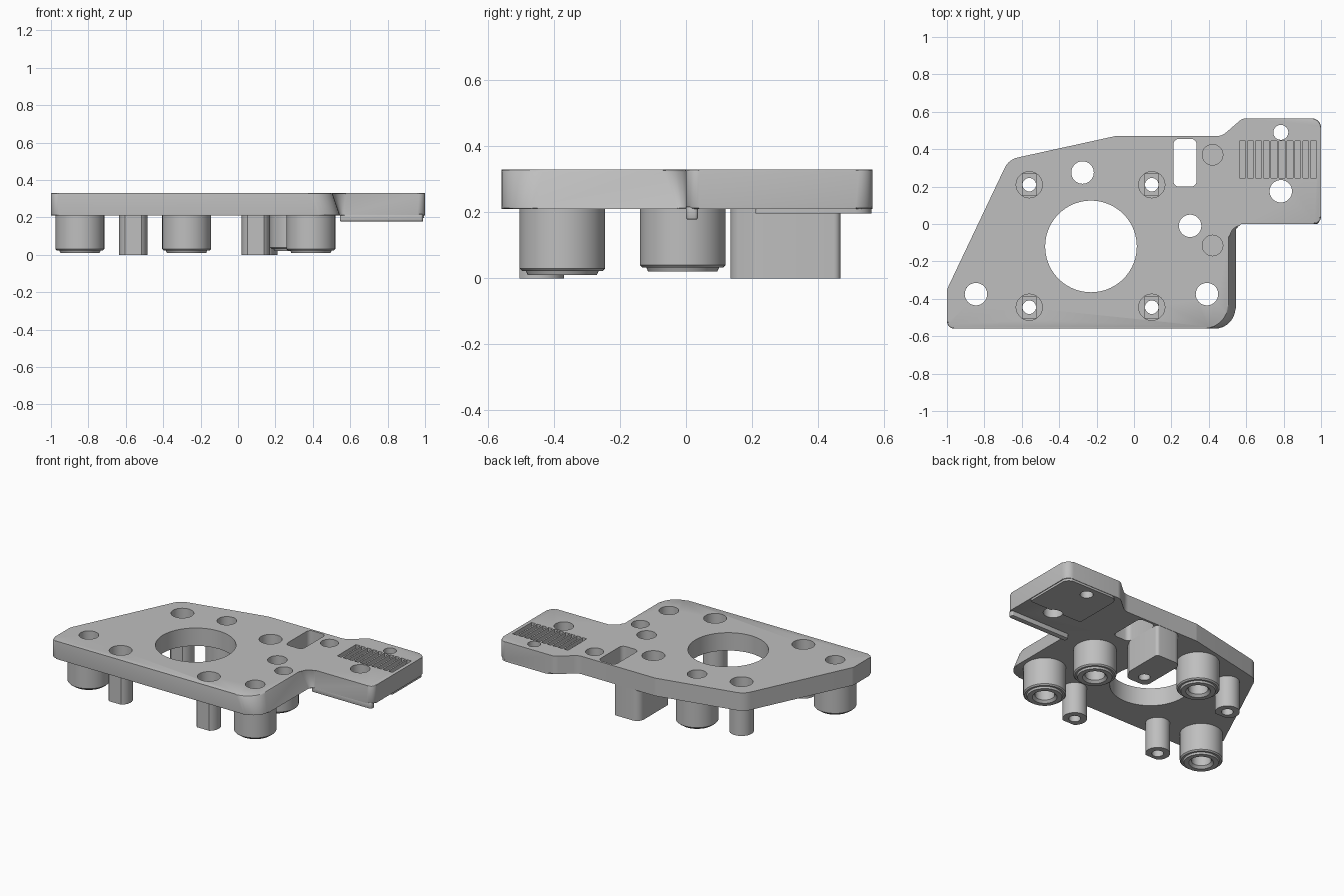
import bpy, bmesh, math
from mathutils import Vector

cube = bpy.data.objects.get("Cube")
if cube:
    bpy.data.objects.remove(cube, do_unlink=True)

TONE = (0.52, 0.52, 0.52, 1)
grey = bpy.data.materials.new("plain grey")
grey.use_nodes = True
grey.diffuse_color = TONE
grey.node_tree.nodes["Principled BSDF"].inputs["Base Color"].default_value = TONE

PLATE_LOW, PLATE_TOP = 0.21, 0.33


def rounded(corners, steps=8):
    """Polygon of (x, y, radius) corners, each turned into an arc."""
    points = []
    for i, (x, y, radius) in enumerate(corners):
        here = Vector((x, y))
        a = (Vector(corners[i - 1][:2]) - here).normalized()
        b = (Vector(corners[(i + 1) % len(corners)][:2]) - here).normalized()
        half = a.angle(b) / 2
        centre = here + (a + b).normalized() * radius / math.sin(half)
        start = (here + a * radius / math.tan(half) - centre).normalized()
        end = (here + b * radius / math.tan(half) - centre).normalized()
        for k in range(steps + 1):
            points.append(centre + start.slerp(end, k / steps) * radius)
    return points


def circle(x, y, r, n=40):
    return [Vector((x + r * math.cos(math.tau * k / n), y + r * math.sin(math.tau * k / n))) for k in range(n)]


def box(x0, x1, y0, y1):
    return [Vector(p) for p in ((x0, y0), (x1, y0), (x1, y1), (x0, y1))]


def add_prism(bm, low, z0, z1, high=None, bevel=0):
    bottom = [bm.verts.new((p.x, p.y, z0)) for p in low]
    top = [bm.verts.new((p.x, p.y, z1)) for p in (high or low)]
    caps = [bm.faces.new(bottom[::-1]), bm.faces.new(top)]
    for i in range(len(low)):
        bm.faces.new((bottom[i - 1], bottom[i], top[i], top[i - 1]))
    if bevel:
        rims = list({e for f in caps for e in f.edges})
        bmesh.ops.bevel(bm, geom=rims, offset=bevel, segments=2, profile=0.5, affect="EDGES")


def finish(name, bm):
    bmesh.ops.recalc_face_normals(bm, faces=bm.faces)
    mesh = bpy.data.meshes.new(name)
    bm.to_mesh(mesh)
    bm.free()
    mesh.materials.append(grey)
    obj = bpy.data.objects.new(name, mesh)
    bpy.context.collection.objects.link(obj)
    return obj


def prism(name, *args, **kw):
    bm = bmesh.new()
    add_prism(bm, *args, **kw)
    return finish(name, bm)


def lathe(name, x, y, profile, n=48):
    bm = bmesh.new()
    rings = [[bm.verts.new((p.x, p.y, z)) for p in circle(x, y, r, n)] for r, z in profile]
    for j in range(len(rings)):
        a, b = rings[j - 1], rings[j]
        for i in range(n):
            bm.faces.new((a[i - 1], a[i], b[i], b[i - 1]))
    return finish(name, bm)


def cut(target, shapes):
    """Subtract each (outline, z0, z1) from the target."""
    for shape in shapes:
        cutter = prism("cutter", *shape)
        cutter.hide_render = True
        mod = target.modifiers.new("cut", "BOOLEAN")
        mod.operation, mod.solver, mod.object = "DIFFERENCE", "EXACT", cutter
        bpy.context.view_layer.objects.active = target
        bpy.ops.object.modifier_apply(modifier=mod.name)
        bpy.data.objects.remove(cutter, do_unlink=True)


def outline(side, outer, inner):
    return rounded([(-1, -0.56, 0.04), (side, -0.56, outer), (side, 0, inner), (1, 0, 0.04),
                    (1, 0.565, 0.05), (0.58, 0.565, 0.06), (0.47, 0.47, 0.08), (-0.1, 0.47, 0.06),
                    (-0.67, 0.345, 0.1), (-1, -0.35, 0.06)])


# Plate whose right-hand wall slopes outward toward the underside
plate = prism("plate", outline(0.545, 0.11, 0.025), PLATE_LOW, PLATE_TOP,
              high=outline(0.505, 0.13, 0.07), bevel=0.008)

BOSSES = [("front_right_boss", -0.845, -0.375, 0.01), ("back_boss", -0.275, 0.275, 0.01),
          ("front_left_boss", 0.39, -0.375, 0.01), ("middle_boss", 0.3, -0.01, 0.02)]
PEGS = [(x, y) for x in (-0.56, 0.095) for y in (-0.445, 0.21)]
slot = rounded([(0.21, 0.2, 0.03), (0.335, 0.2, 0.03), (0.335, 0.455, 0.03), (0.21, 0.455, 0.03)], 5)

# Openings through the plate
holes = [(circle(-0.23, -0.12, 0.245, 72), 0, 1), (slot, 0, 1),
         (circle(0.785, 0.49, 0.04), 0, 1), (circle(0.785, 0.175, 0.06), 0, 1)]
holes += [(circle(x, y, 0.06), 0, 1) for _, x, y, _ in BOSSES]
# Blind round pockets
holes += [(circle(0.42, y, 0.055), 0.27, 1) for y in (0.37, -0.115)]
# Stepped screw recesses above the pegs
for x, y in PEGS:
    holes += [(circle(x, y, 0.07), 0.25, 1), (box(x - 0.036, x + 0.036, y - 0.058, y + 0.058), 0.24, 1),
              (circle(x, y, 0.036), 0, 1)]
# Comb of belt grooves on the tab
holes += [(box(x, x + 0.031, 0.245, 0.445), 0.305, 1) for x in [0.565 + 0.0422 * i for i in range(10)]]
cut(plate, holes)

# Round bosses with a stepped foot
for name, x, y, z in BOSSES:
    lathe(name, x, y, [(0.06, PLATE_LOW), (0.13, PLATE_LOW), (0.13, z + 0.02), (0.122, z + 0.012),
                       (0.11, z + 0.012), (0.105, z), (0.075, z), (0.06, z + 0.015)])

# Hollow pegs with a flat front; the back left one is part of the support block
for x, y in PEGS[:3]:
    ring = [Vector((p.x, max(p.y, y - 0.06))) for p in circle(x, y, 0.075)]
    peg = prism("peg", ring, 0, PLATE_LOW)
    cut(peg, [(circle(x, y, 0.036), -1, 1)])

# Support block beside the slot
block = prism("support_block", rounded([(0.02, 0.135, 0.04), (0.17, 0.135, 0.04), (0.21, 0.21, 0.02),
                                        (0.21, 0.468, 0.02), (0.02, 0.468, 0.05)], 5), 0, PLATE_LOW)
cut(block, [(circle(0.095, 0.21, 0.036), -1, 1)])

# Lip and pad under the tab
prism("tab_lip", rounded([(0.545, 0, 0.01), (0.99, 0, 0.015), (0.99, 0.036, 0.01), (0.545, 0.036, 0.01)], 4),
      0.178, 0.218, bevel=0.005)
pad = prism("tab_pad", rounded([(0.6, 0.21, 0.01), (0.995, 0.21, 0.01), (0.995, 0.562, 0.05), (0.6, 0.562, 0.05)], 5),
            0.196, 0.212)
cut(pad, [(circle(0.785, 0.49, 0.04), -1, 1), (circle(0.785, 0.175, 0.06), -1, 1)])

for obj in bpy.context.scene.objects:
    obj.select_set(obj.type == "MESH")
bpy.context.view_layer.objects.active = plate
bpy.ops.object.shade_smooth_by_angle(angle=math.radians(30))
